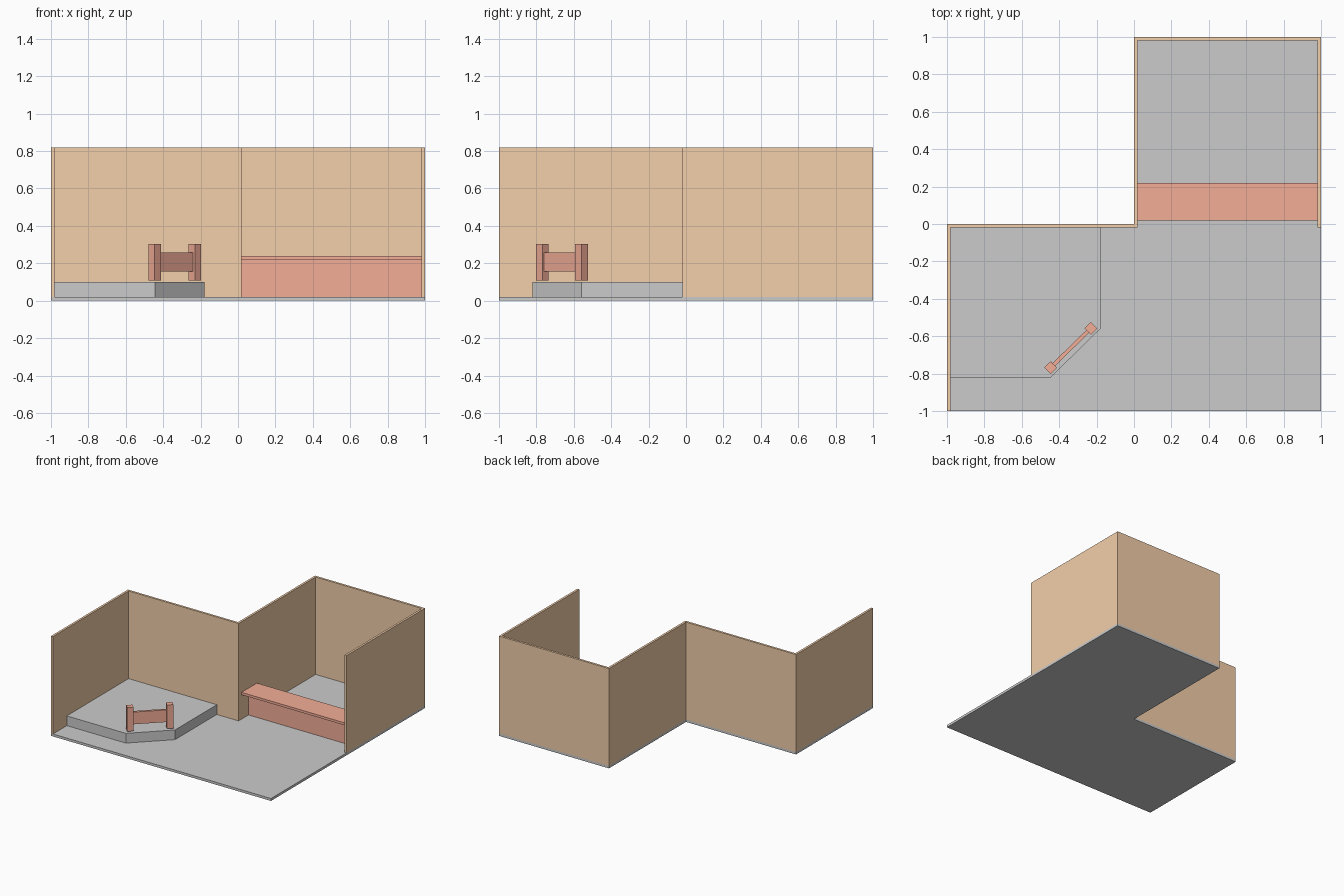
import bpy, bmesh, math

if "Cube" in bpy.data.objects:
    bpy.data.objects.remove(bpy.data.objects["Cube"])

T = 0.018      # wall thickness
FLOOR = 0.02   # floor top


def material(name, rgb):
    m = bpy.data.materials.new(name)
    m.diffuse_color = (*rgb, 1)
    m.use_nodes = True
    m.node_tree.nodes["Principled BSDF"].inputs["Base Color"].default_value = m.diffuse_color
    return m


WOOD = material("wall_wood", (0.9, 0.62, 0.4))
RED = material("red_wood", (0.9, 0.42, 0.31))


def prism(name, outline, z0, z1, mat=None):
    """Extrude a flat outline from z0 up to z1."""
    bm = bmesh.new()
    face = bm.faces.new([bm.verts.new((x, y, z0)) for x, y in outline])
    top = bmesh.ops.extrude_face_region(bm, geom=[face])["geom"]
    bmesh.ops.translate(bm, vec=(0, 0, z1 - z0),
                        verts=[v for v in top if isinstance(v, bmesh.types.BMVert)])
    bmesh.ops.recalc_face_normals(bm, faces=bm.faces)
    mesh = bpy.data.meshes.new(name)
    bm.to_mesh(mesh)
    bm.free()
    if mat:
        mesh.materials.append(mat)
    ob = bpy.data.objects.new(name, mesh)
    bpy.context.collection.objects.link(ob)
    return ob


def box(name, x0, x1, y0, y1, z0, z1, mat=None):
    return prism(name, [(x0, y0), (x1, y0), (x1, y1), (x0, y1)], z0, z1, mat)


# L-shaped floor
prism("floor", [(-1, -1), (1, -1), (1, 1), (0, 1), (0, 0), (-1, 0)], 0, FLOOR)

# Continuous zigzag wall: outer side, then back along the inner side
prism("walls", [(-1, -1), (-1, 0), (0, 0), (0, 1), (1, 1), (1, -T),
                (1 - T, -T), (1 - T, 1 - T), (T, 1 - T), (T, -T),
                (-1 + T, -T), (-1 + T, -1)], FLOOR, 0.82, WOOD)

# Raised platform with a cut corner
prism("platform", [(-1 + T, -0.82), (-0.445, -0.82), (-0.18, -0.56),
                   (-0.18, -T), (-1 + T, -T)], FLOOR, 0.10)

# Counter: overhanging top on a thin panel
box("counter_top", T, 1 - T, 0.02, 0.22, 0.22, 0.24, RED)
box("counter_panel", T, 1 - T, 0.11, 0.13, FLOOR, 0.22, RED)

# Railing along the cut corner, turned to follow it
half = 0.15
parts = [box("railing_board", -half, half, -0.01, 0.01, 0.157, 0.257, RED)]
for side, sx in (("left", -1), ("right", 1)):
    c = sx * half
    parts.append(box(f"railing_post_{side}", c - 0.024, c + 0.024,
                     -0.024, 0.024, 0.108, 0.303, RED))
for ob in parts:
    ob.location = (-0.338, -0.663, 0)
    ob.rotation_euler.z = math.radians(44.3)
